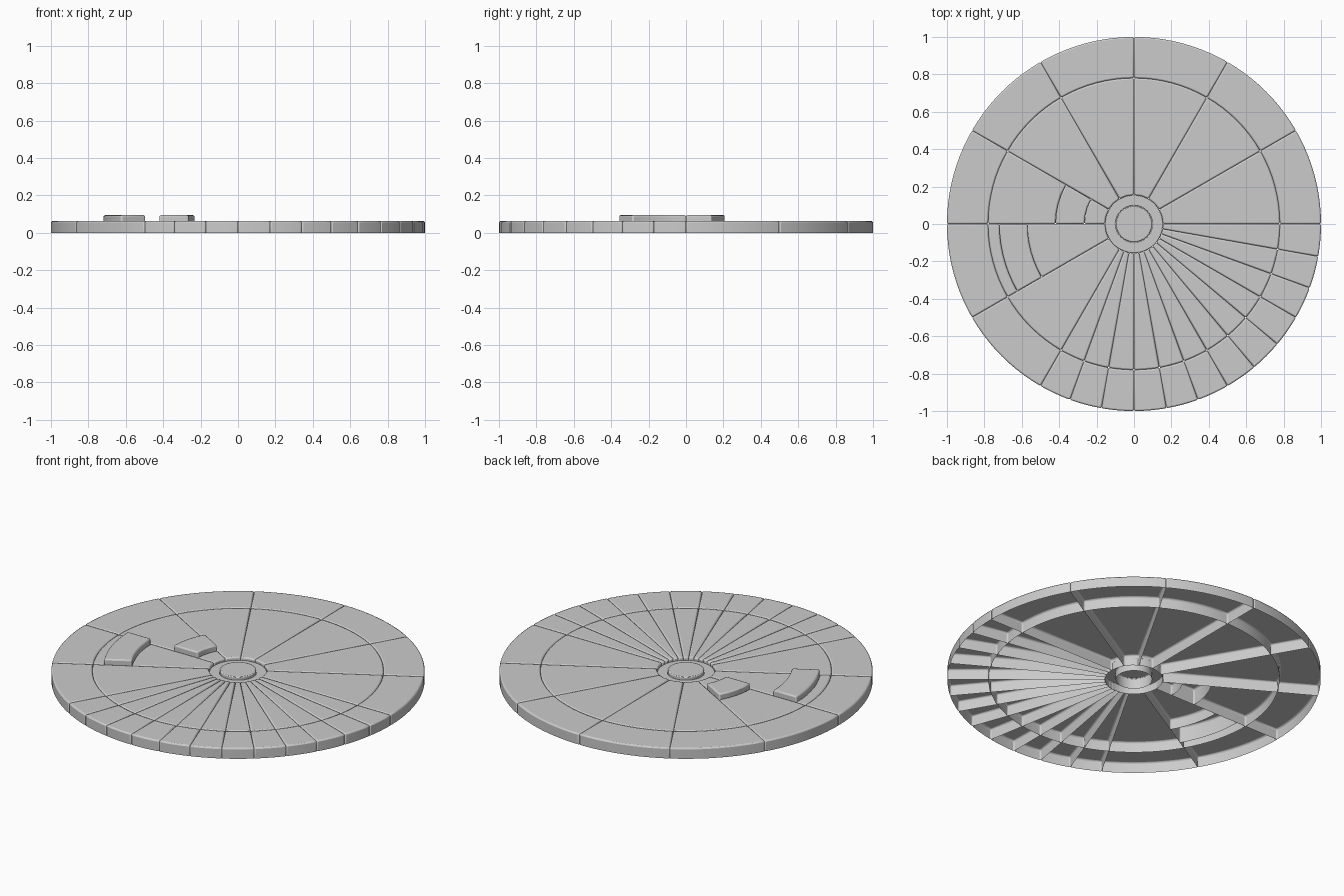
import bpy, bmesh, math

if "Cube" in bpy.data.objects:
    bpy.data.objects.remove(bpy.data.objects["Cube"])

TOP, RAISED = 0.063, 0.094
HUB_R, MID_R, RIM_R = 0.155, 0.78, 1.0


def finish(bm, name, bevel):
    bmesh.ops.recalc_face_normals(bm, faces=bm.faces)
    # shells are open below: make sure the top faces up
    if sum(f.normal.z * f.calc_area() for f in bm.faces) < 0:
        bmesh.ops.reverse_faces(bm, faces=bm.faces)
    me = bpy.data.meshes.new(name)
    bm.to_mesh(me)
    bm.free()
    ob = bpy.data.objects.new(name, me)
    bpy.context.collection.objects.link(ob)
    mod = ob.modifiers.new("soft_edges", "BEVEL")
    mod.width = bevel
    mod.segments = 2
    mod.limit_method = 'ANGLE'
    mod.angle_limit = math.radians(50)
    bpy.ops.object.select_all(action='DESELECT')
    ob.select_set(True)
    bpy.context.view_layer.objects.active = ob
    bpy.ops.object.shade_smooth_by_angle(angle=math.radians(30))


def arc(r, a0, a1):
    n = max(1, math.ceil(r * math.radians(a1 - a0) / 0.055))
    angles = [math.radians(a0 + (a1 - a0) * i / n) for i in range(n + 1)]
    return [(r * math.cos(a), r * math.sin(a)) for a in angles]


def shell(name, outline, top, bevel=0.008):
    """Flat top with hanging walls, open underneath."""
    bm = bmesh.new()
    hi = [bm.verts.new((x, y, top)) for x, y in outline]
    lo = [bm.verts.new((x, y, 0)) for x, y in outline]
    bm.faces.new(hi)
    n = len(hi)
    for i in range(n):
        j = (i + 1) % n
        bm.faces.new((hi[i], lo[i], lo[j], hi[j]))
    finish(bm, name, bevel)


def cell(name, r0, r1, a0, a1, top=TOP):
    shell(name, arc(r1, a0, a1) + arc(r0, a0, a1)[::-1], top)


# wide sectors on most of the disc, narrow ones in the front right third
spans = [(a, a + 30) for a in range(0, 240, 30)]
spans += [(a, a + 10) for a in range(240, 360, 10)]
raised = {150: (0.265, 0.42), 180: (0.57, 0.72)}

for a0, a1 in spans:
    cell(f"rim_panel_{a0}", MID_R, RIM_R, a0, a1)
    if a0 in raised:
        # this sector is split around a raised block
        b0, b1 = raised[a0]
        cell(f"sector_inner_{a0}", HUB_R, b0, a0, a1)
        cell(f"raised_block_{a0}", b0, b1, a0, a1, RAISED)
        cell(f"sector_outer_{a0}", b1, MID_R, a0, a1)
    else:
        cell(f"sector_{a0}", HUB_R, MID_R, a0, a1)

# hub: lower collar and centre cap, turned from one profile
bm = bmesh.new()
N = 48
profile = [(HUB_R, 0), (HUB_R, 0.046), (0.098, 0.046), (0.098, 0)]
rings = [[bm.verts.new((r * math.cos(2 * math.pi * i / N),
                        r * math.sin(2 * math.pi * i / N), z)) for i in range(N)]
         for r, z in profile]
for a, b in zip(rings, rings[1:]):
    for i in range(N):
        j = (i + 1) % N
        bm.faces.new((a[i], a[j], b[j], b[i]))
finish(bm, "hub_collar", 0.004)
shell("hub_cap", [(0.097 * math.cos(2 * math.pi * i / N),
                   0.097 * math.sin(2 * math.pi * i / N)) for i in range(N)],
      TOP, 0.005)
